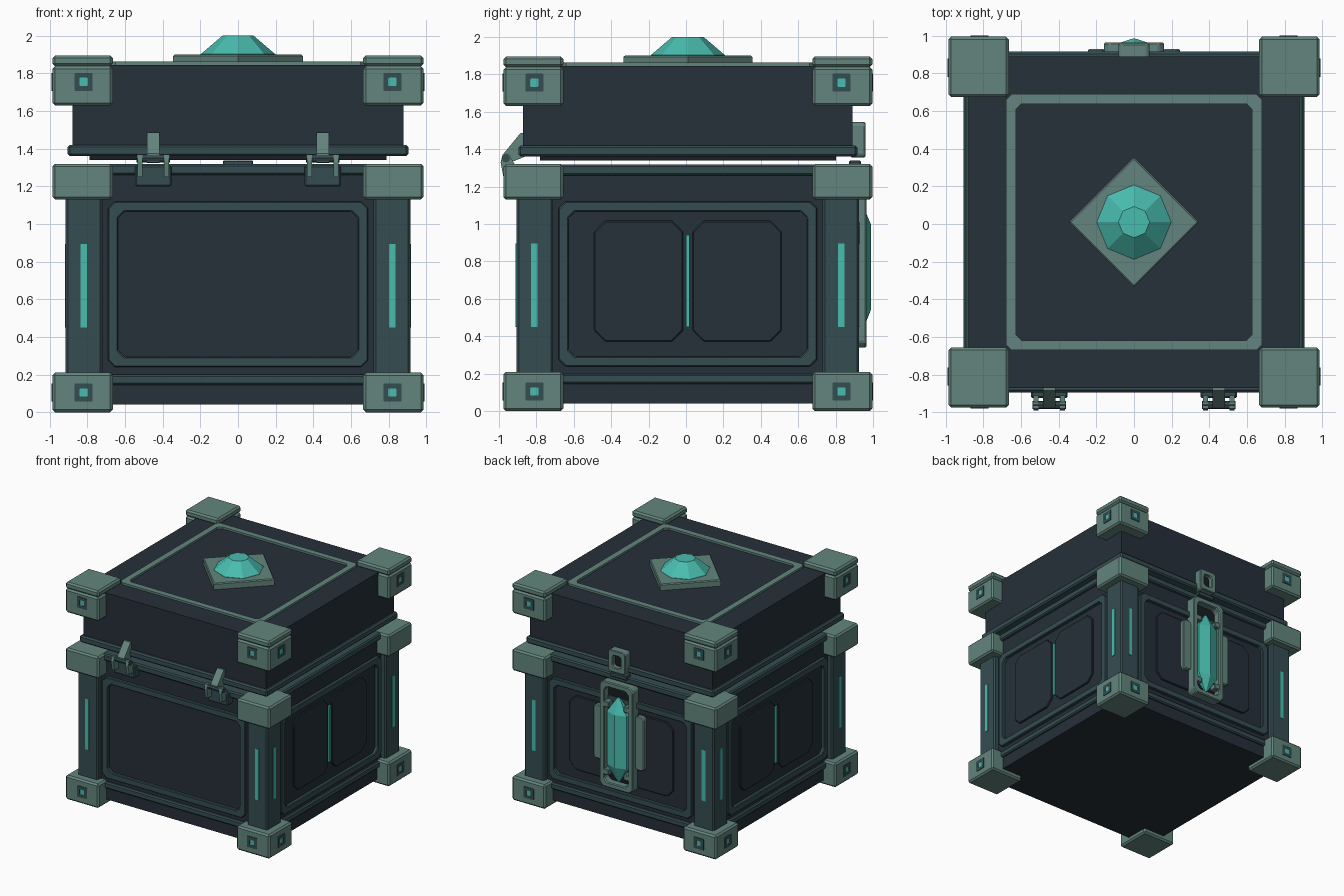
import bpy, bmesh, math
from mathutils import Matrix, Vector

if "Cube" in bpy.data.objects:
    bpy.data.objects.remove(bpy.data.objects["Cube"])

CY = 0.01  # chest centre in y


def mat(name, c):
    m = bpy.data.materials.new(name)
    m.diffuse_color = (*c, 1)
    m.use_nodes = True
    m.node_tree.nodes["Principled BSDF"].inputs["Base Color"].default_value = m.diffuse_color
    return m


NAVY = mat("dark navy", (0.019, 0.029, 0.041))
BLACK = mat("near black", (0.009, 0.013, 0.016))
SLATE = mat("slate teal", (0.036, 0.074, 0.085))
SAGE = mat("sage green metal", (0.125, 0.235, 0.205))
GLOW = mat("turquoise crystal", (0.066, 0.51, 0.43))


def finish(name, bm, m, bevel=0):
    bmesh.ops.recalc_face_normals(bm, faces=bm.faces)
    me = bpy.data.meshes.new(name)
    bm.to_mesh(me)
    bm.free()
    me.materials.append(m)
    o = bpy.data.objects.new(name, me)
    bpy.context.collection.objects.link(o)
    if bevel:
        b = o.modifiers.new("bevel", "BEVEL")
        b.width, b.segments = bevel, 1
    return o


def side(k):
    # local (u right, n outward, v up) placed on side k: 0 front, 1 right, 2 back, 3 left
    flip = Matrix(((1, 0, 0, 0), (0, -1, 0, 0), (0, 0, 1, 0), (0, 0, 0, 1)))
    return Matrix.Translation((0, CY, 0)) @ Matrix.Rotation(k * math.pi / 2, 4, 'Z') @ flip


TOP = Matrix.Translation((0, CY, 0)) @ Matrix(((1, 0, 0, 0), (0, 0, 1, 0), (0, 1, 0, 0), (0, 0, 0, 1)))
CENTRE = Matrix.Translation((0, CY, 0))


def box(name, x, y, z, m, M=CENTRE, bevel=0):
    bm = bmesh.new()
    bmesh.ops.create_cube(bm, size=1)
    for v in bm.verts:
        v.co = M @ Vector([(a[0] + a[1]) / 2 + c * (a[1] - a[0]) for a, c in zip((x, y, z), v.co)])
    return finish(name, bm, m, bevel)


def outline(w, h, c):
    return [(w - c, h), (w, h - c), (w, c - h), (w - c, -h), (c - w, -h), (-w, c - h), (-w, h - c), (c - w, h)]


def plate(name, M, u, v, w, h, c, n0, n1, m, border=0, bevel=0):
    # chamfered plate, or a ring when border is set
    bm = bmesh.new()
    loops = [(w, h, c, n0), (w, h, c, n1)]
    if border:
        i = (w - border, h - border, c)
        loops += [(*i, n1), (*i, n0)]
    rings = [[bm.verts.new(M @ Vector((u + a, n, v + b))) for a, b in outline(W, H, C)] for W, H, C, n in loops]
    pairs = list(zip(rings, rings[1:]))
    if border:
        pairs.append((rings[-1], rings[0]))
    else:
        bm.faces.new(rings[0])
        bm.faces.new(rings[1])
    for r, s in pairs:
        for j in range(8):
            k = (j + 1) % 8
            bm.faces.new((r[j], r[k], s[k], s[j]))
    return finish(name, bm, m, bevel)


def lathe(name, profile, n, m, M, phase=0.0):
    bm = bmesh.new()
    rings = [[bm.verts.new(M @ Vector((r * math.cos(phase + math.tau * i / n), r * math.sin(phase + math.tau * i / n), z)))
              for i in range(n)] for r, z in profile]
    bm.faces.new(rings[0])
    bm.faces.new(rings[-1])
    for r, s in zip(rings, rings[1:]):
        for j in range(n):
            k = (j + 1) % n
            bm.faces.new((r[j], r[k], s[k], s[j]))
    return finish(name, bm, m)


def prism(name, pts, x0, x1, m, M):
    # profile in (n, v) extruded along u
    bm = bmesh.new()
    a, b = [[bm.verts.new(M @ Vector((x, n, v))) for n, v in pts] for x in (x0, x1)]
    bm.faces.new(a)
    bm.faces.new(b)
    for j in range(len(pts)):
        k = (j + 1) % len(pts)
        bm.faces.new((a[j], a[k], b[k], b[j]))
    return finish(name, bm, m)


def square(name, r, z0, z1, m, bevel=0):
    return box(name, (-r, r), (-r, r), (z0, z1), m, bevel=bevel)


# chest body and its bands
square("chest_body", 0.87, 0.04, 1.30, NAVY)
square("lower_band", 0.892, 0.145, 0.20, SLATE, 0.01)
square("upper_band", 0.90, 1.26, 1.318, SLATE, 0.01)

# lid
square("lid_lip", 0.79, 1.34, 1.37, BLACK)
square("lid_rim", 0.905, 1.36, 1.42, SLATE, 0.012)
square("lid_body", 0.88, 1.41, 1.845, NAVY)
plate("lid_top_frame", TOP, 0, 0, 0.68, 0.68, 0.03, 1.83, 1.862, SAGE, 0.052)

# gem on the lid
lathe("gem_plate", [(0.345, 1.84), (0.345, 1.892), (0.335, 1.90)], 4, SAGE, CENTRE)
lathe("lid_gem", [(0.198, 1.895), (0.198, 1.902), (0.083, 2.0)], 8, GLOW, CENTRE)

# corner posts and brackets
for sx in (-1, 1):
    for sy in (-1, 1):
        def corner(name, a, b, z0, z1, m, bevel):
            box(name, sorted((sx * a, sx * b)), sorted((sy * a, sy * b)), (z0, z1), m, bevel=bevel)
        corner("corner_post", 0.72, 0.915, 0.1, 1.2, SLATE, 0.012)
        corner("foot_bracket", 0.665, 0.985, 0.0, 0.21, SAGE, 0.014)
        corner("middle_bracket", 0.665, 0.985, 1.13, 1.32, SAGE, 0.014)
        corner("lid_bracket", 0.665, 0.985, 1.63, 1.838, SAGE, 0.014)
        corner("lid_bracket_cap", 0.665, 0.985, 1.838, 1.895, SAGE, 0.014)

# repeated details on each of the four sides
for k in range(4):
    M = side(k)
    plate("panel_frame", M, 0, 0.68, 0.69, 0.44, 0.035, 0.86, 0.898, SLATE, 0.053, 0.006)
    for s in (-1, 1):
        box("post_light", (s * 0.82 - 0.017, s * 0.82 + 0.017), (0.90, 0.92), (0.45, 0.895), GLOW, M)
        for z in (0.105, 1.755):
            plate("bracket_inset", M, s * 0.82, z, 0.048, 0.048, 0.004, 0.97, 0.99, SLATE, 0.026)
            box("bracket_light", (s * 0.82 - 0.021, s * 0.82 + 0.021), (0.97, 0.988), (z - 0.022, z + 0.022), GLOW, M)
    if k:
        for s in (-1, 1):
            plate("side_panel", M, s * 0.263, 0.695, 0.238, 0.323, 0.06, 0.86, 0.884, NAVY, 0, 0.006)
    if k in (1, 3):
        box("panel_light", (-0.01, 0.01), (0.86, 0.884), (0.45, 0.94), GLOW, M)

# hinges on the front
F = side(0)
for c in (-0.45, 0.45):
    box("hinge_base", (c - 0.097, c + 0.097), (0.86, 0.935), (1.20, 1.31), SLATE, F, 0.008)
    for s in (-1, 1):
        e = c + s * 0.07
        prism("hinge_knuckle", [(0.90, 1.25), (0.985, 1.25), (1.0, 1.33), (0.99, 1.37), (0.955, 1.37), (0.92, 1.31)],
              e - 0.013, e + 0.013, SAGE, F)
    prism("hinge_arm", [(0.87, 1.36), (0.87, 1.485), (0.895, 1.485), (0.985, 1.375), (0.985, 1.33), (0.955, 1.325)],
          c - 0.033, c + 0.033, SAGE, F)
    prism("hinge_pin", [(0.972 + 0.022 * math.cos(i * math.pi / 4), 1.35 + 0.022 * math.sin(i * math.pi / 4)) for i in range(8)],
          c - 0.09, c + 0.09, SLATE, F)

# crystal latch on the back
B = side(2)
plate("latch_back", B, 0, 0.80, 0.14, 0.44, 0.02, 0.86, 0.895, BLACK)
plate("latch_frame", B, 0, 0.80, 0.16, 0.46, 0.03, 0.86, 0.955, SAGE, 0.045, 0.008)
for s in (-1, 1):
    plate("latch_wing", B, s * 0.20, 0.78, 0.045, 0.235, 0.02, 0.86, 0.92, SAGE, 0, 0.008)
    for z in (0.47, 1.06):
        box("crystal_claw", sorted((s * 0.07, s * 0.125)), (0.89, 0.955), (z - 0.025, z + 0.025), SAGE, B, 0.006)
lathe("latch_crystal", [(0.012, 0.40), (0.1, 0.54), (0.1, 1.0), (0.012, 1.13)], 6, GLOW,
      Matrix.Translation((0, 0.925, 0)) @ Matrix.Diagonal((1.1, 0.62, 1, 1)), math.pi / 2)
plate("lid_hasp", B, 0, 1.45, 0.083, 0.095, 0.015, 0.87, 0.948, SAGE, 0.043, 0.006)
box("hasp_core", (-0.05, 0.05), (0.87, 0.91), (1.40, 1.50), BLACK, B)
box("latch_catch", (-0.08, 0.08), (0.86, 0.925), (1.30, 1.338), SLATE, B, 0.006)
